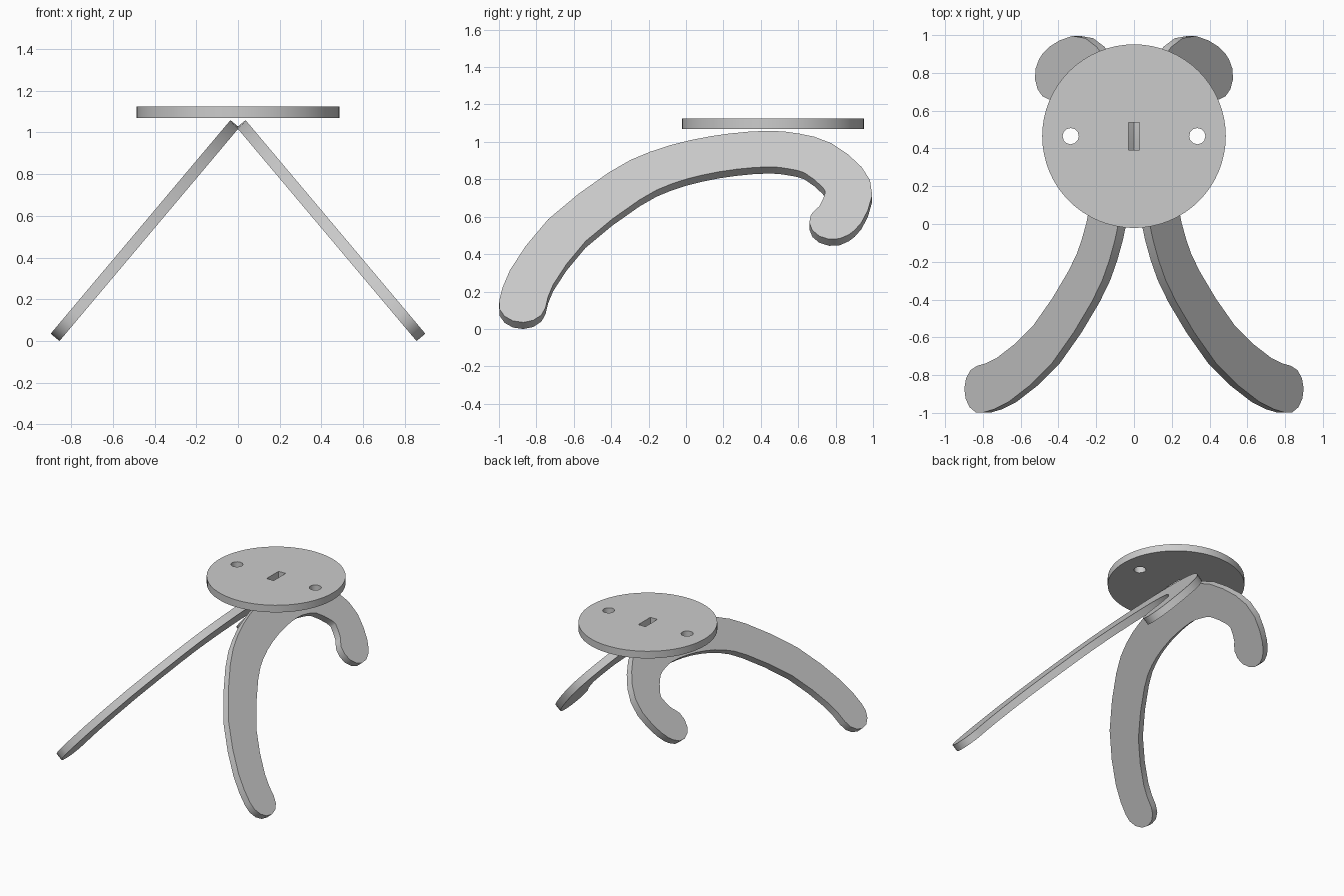
import bpy, bmesh, math
from mathutils import Matrix, Vector

if "Cube" in bpy.data.objects:
    bpy.data.objects.remove(bpy.data.objects["Cube"])


def slab(name, loops, thickness, matrix):
    """Flat plate from 2D outlines (inner outlines become holes)."""
    curve = bpy.data.curves.new(name, 'CURVE')
    curve.dimensions = '2D'
    curve.fill_mode = 'BOTH'
    curve.extrude = thickness / 2
    for loop in loops:
        spline = curve.splines.new('POLY')
        spline.points.add(len(loop) - 1)
        for point, (x, y) in zip(spline.points, loop):
            point.co = (x, y, 0, 1)
        spline.use_cyclic_u = True
    temp = bpy.data.objects.new(name + "_outline", curve)
    bpy.context.collection.objects.link(temp)
    deps = bpy.context.evaluated_depsgraph_get()
    mesh = bpy.data.meshes.new_from_object(temp.evaluated_get(deps))
    bpy.data.objects.remove(temp)
    bm = bmesh.new()
    bm.from_mesh(mesh)
    bmesh.ops.transform(bm, matrix=matrix, verts=bm.verts)
    bmesh.ops.remove_doubles(bm, verts=bm.verts, dist=1e-5)
    bmesh.ops.recalc_face_normals(bm, faces=bm.faces)
    bm.to_mesh(mesh)
    bm.free()
    obj = bpy.data.objects.new(name, mesh)
    bpy.context.collection.objects.link(obj)
    bpy.ops.object.select_all(action='DESELECT')
    obj.select_set(True)
    bpy.context.view_layer.objects.active = obj
    bpy.ops.object.shade_smooth_by_angle(angle=math.radians(35))
    return obj


def circle(cx, cy, r, n):
    return [(cx + r * math.cos(math.tau * i / n),
             cy + r * math.sin(math.tau * i / n)) for i in range(n)]


def smooth_path(pts, steps):
    """Catmull-Rom path through the points."""
    p = [Vector(q) for q in pts]
    p = [2 * p[0] - p[1]] + p + [2 * p[-1] - p[-2]]
    out = []
    for a, b, c, d in zip(p, p[1:], p[2:], p[3:]):
        for i in range(steps):
            t = i / steps
            out.append(0.5 * (2 * b + (c - a) * t + (2 * a - 5 * b + 4 * c - d) * t * t
                              + (3 * b - a - 3 * c + d) * t ** 3))
    return out + [p[-2]]


def stroke(path, r, cap):
    """Constant-width outline with rounded ends around a path."""
    n = len(path)
    left, right = [], []
    for i, q in enumerate(path):
        t = (path[min(i + 1, n - 1)] - path[max(i - 1, 0)]).normalized()
        normal = Vector((-t.y, t.x)) * r
        left.append(q + normal)
        right.append(q - normal)

    def end(centre, start):
        arm = start - centre
        return [centre + Matrix.Rotation(-math.pi * k / cap, 2) @ arm
                for k in range(1, cap)]
    return left + end(path[-1], left[-1]) + right[::-1] + end(path[0], right[0])


# Seat: round plate with two round holes and a central slot
SEAT_Y = 0.465
slot = [(-0.03, SEAT_Y - 0.073), (0.03, SEAT_Y - 0.073),
        (0.03, SEAT_Y + 0.073), (-0.03, SEAT_Y + 0.073)]
slab("seat", [circle(0, SEAT_Y, 0.486, 64), circle(-0.335, SEAT_Y, 0.043, 12),
              circle(0.335, SEAT_Y, 0.043, 12), slot],
     0.055, Matrix.Translation((0, 0, 1.0975)))

# Legs: hooked arch plates leaning together under the seat
centreline = [(-0.875, 0.172), (-0.826, 0.36), (-0.637, 0.69), (-0.331, 0.998),
              (-0.137, 1.125), (0.057, 1.198), (0.25, 1.241), (0.44, 1.259),
              (0.575, 1.243), (0.705, 1.195), (0.834, 1.062), (0.87, 0.945),
              (0.825, 0.80), (0.785, 0.752)]
outline = stroke(smooth_path(centreline, 2), 0.126, 7)
s, c = 0.644, 0.765
lean = Matrix(((0, -s, c, 0.907), (1, 0, 0, 0), (0, c, s, -0.018), (0, 0, 0, 1)))
for name, side in (("right_leg", 1), ("left_leg", -1)):
    slab(name, [outline], 0.055, Matrix.Diagonal((side, 1, 1, 1)) @ lean)
